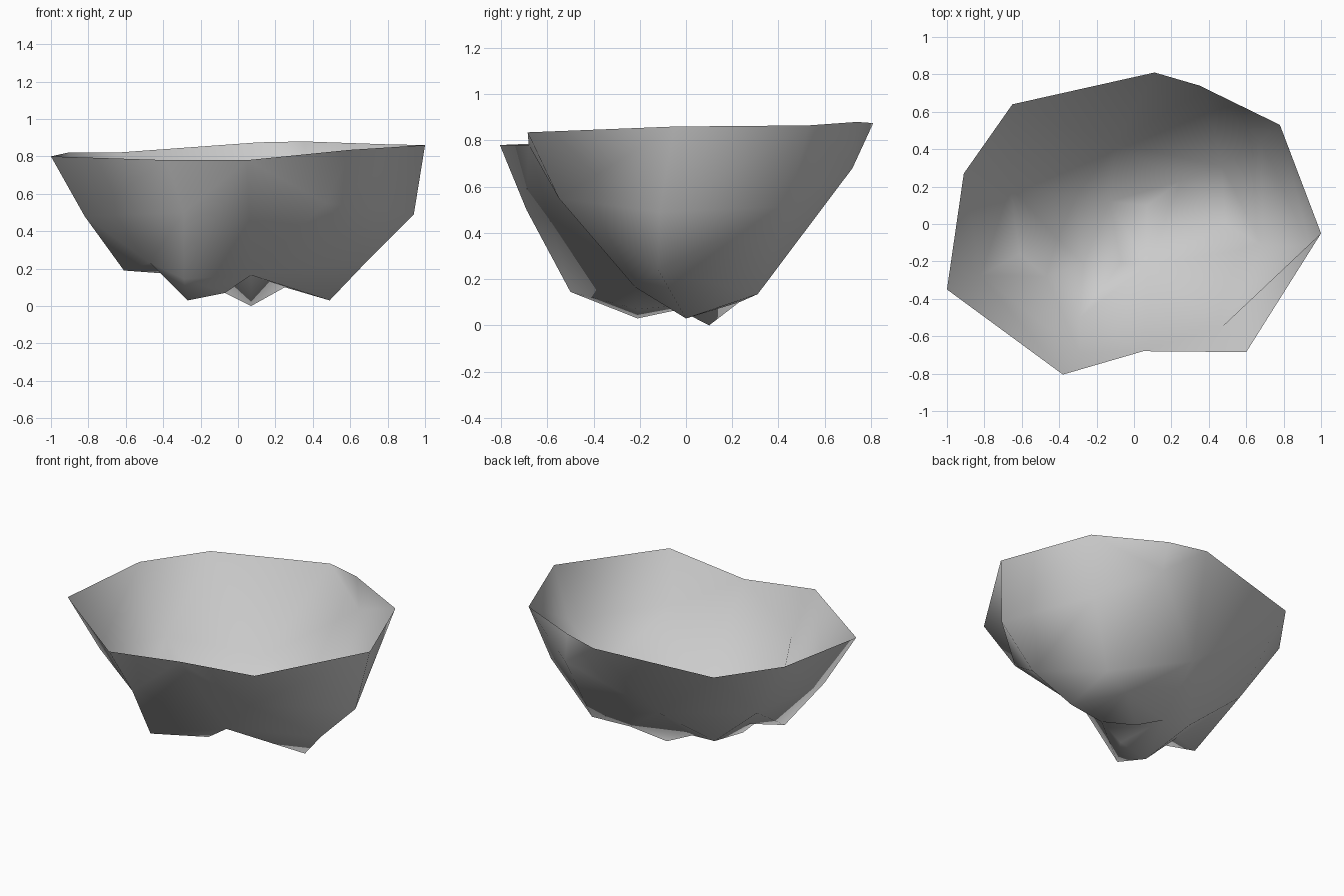
import bpy, bmesh
from mathutils import Vector
from mathutils.geometry import delaunay_2d_cdt

if "Cube" in bpy.data.objects:
    bpy.data.objects.remove(bpy.data.objects["Cube"])

# Open rim, counter-clockwise from the right
rim = [(1, -.05, .86), (.78, .53, .865), (.35, .74, .88), (.11, .81, .875),
       (-.65, .64, .82), (-.91, .27, .82), (-1, -.35, .80), (-.38, -.805, .78),
       (.05, -.68, .78), (.60, -.685, .835)]

# Wall corners, then the lumpy floor
wall = [(.47, -.55, .55), (.94, -.115, .49), (.69, -.12, .24), (.68, .44, .515),
        (.38, .72, .68), (.47, .31, .135), (-.10, .43, .36), (-.66, .20, .42),
        (-.82, -.275, .48), (-.29, -.69, .50)]
floor = [(.07, -.22, .165), (.49, 0, .03), (.25, .23, .10), (.07, .10, 0),
         (-.31, .145, .12), (-.07, -.21, .07), (-.27, -.21, .03),
         (-.61, -.16, .19), (-.41, -.08, .175), (-.29, -.50, .145),
         (-.13, .12, .10), (-.47, -.28, .23)]

points = [Vector(p) for p in rim + wall + floor]
n = len(rim)

# Triangulate on a flattened layout in which the walls are spread outwards;
# the creases are the ridges and folds that must run along edges
flat = [p.xy * (0.6 + p.z) for p in points]
creases = [(0, 10), (10, 12), (10, 20), (20, 25), (20, 21), (20, 22), (21, 22),
           (22, 23), (20, 23), (23, 30), (24, 30), (24, 26), (25, 26), (25, 30),
           (20, 30), (26, 28), (24, 28), (17, 28), (27, 28), (5, 18), (18, 27),
           (7, 18), (27, 31), (29, 31), (26, 29)]
edges = [(i, (i + 1) % n) for i in range(n)] + creases
_, _, tris, orig, _, _ = delaunay_2d_cdt(flat, edges, [list(range(n))], 1, 1e-5)

bm = bmesh.new()
verts = [bm.verts.new(p) for p in points]
for t in tris:
    ids = [orig[i][0] for i in t if orig[i]]
    if len(set(ids)) == 3:
        face = bm.faces.new([verts[i] for i in ids])
        face.smooth = True

# Single-sided bowl sheet with normals facing the inside
mesh = bpy.data.meshes.new("bowl")
bm.to_mesh(mesh)
bm.free()
bowl = bpy.data.objects.new("bowl", mesh)
bpy.context.collection.objects.link(bowl)

grey = bpy.data.materials.new("light grey")
grey.diffuse_color = (.6, .6, .6, 1)
grey.use_nodes = True
grey.node_tree.nodes["Principled BSDF"].inputs["Base Color"].default_value = grey.diffuse_color
mesh.materials.append(grey)
